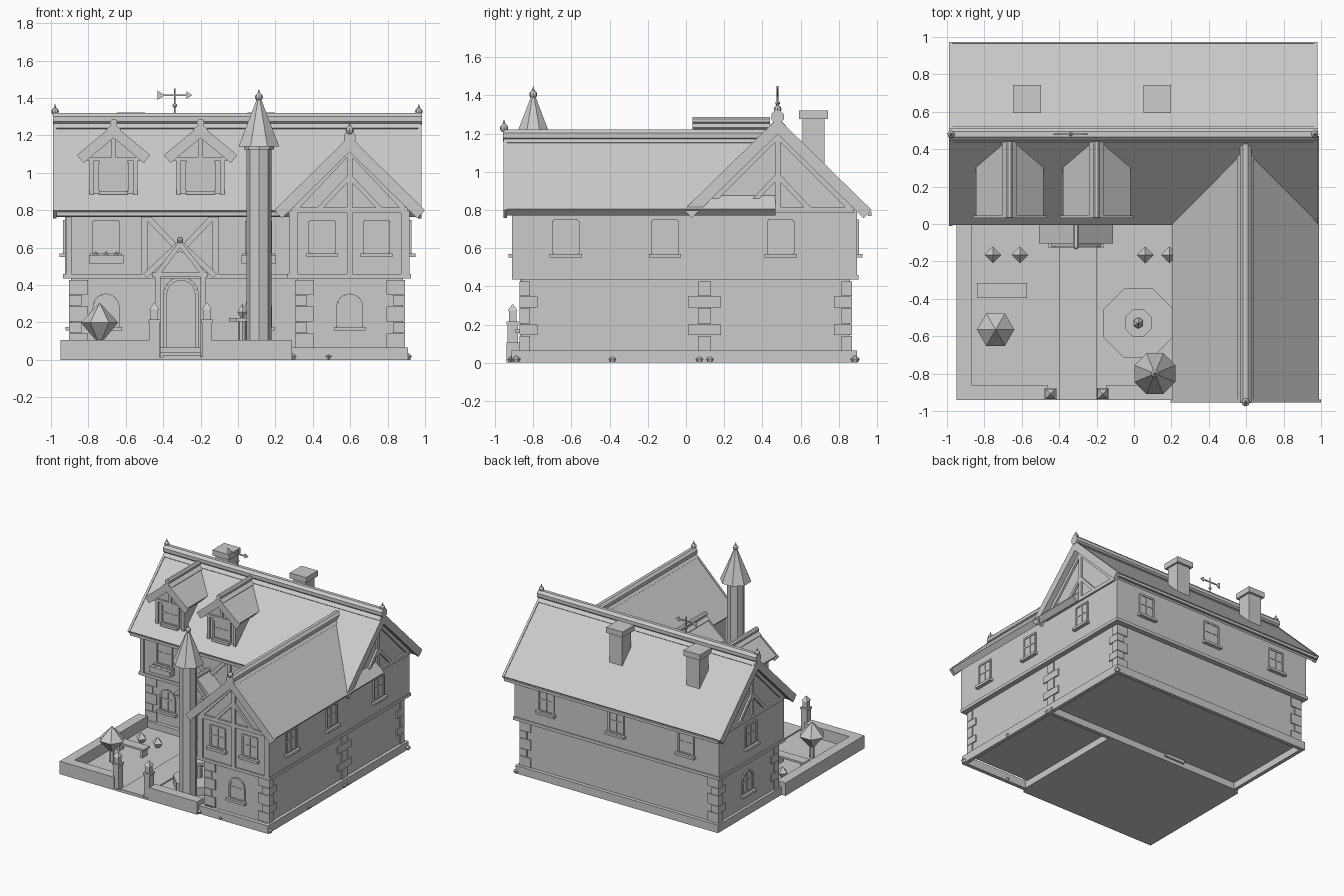
import bpy, bmesh, math
from mathutils import Matrix, Vector

if "Cube" in bpy.data.objects:
    bpy.data.objects.remove(bpy.data.objects["Cube"])

stone = bpy.data.materials.new("plain_grey")
stone.diffuse_color = (0.6, 0.6, 0.6, 1)
stone.use_nodes = True
stone.node_tree.nodes["Principled BSDF"].inputs["Base Color"].default_value = stone.diffuse_color
parts = {}


def part(name):
    if name not in parts:
        parts[name] = bmesh.new()
    return parts[name]


def prism(name, pts, axis, a0, a1):
    """Extrude a (u, z) outline along x or y; axis 'z' takes (x, y)."""
    bm = part(name)
    place = {'x': lambda u, v, a: (a, u, v), 'y': lambda u, v, a: (u, a, v),
             'z': lambda u, v, a: (u, v, a)}[axis]
    r0 = [bm.verts.new(place(u, v, a0)) for u, v in pts]
    r1 = [bm.verts.new(place(u, v, a1)) for u, v in pts]
    n = len(pts)
    bm.faces.new(r0)
    bm.faces.new(r1)
    for i in range(n):
        bm.faces.new((r0[i], r0[(i + 1) % n], r1[(i + 1) % n], r1[i]))


def box(name, x0, x1, y0, y1, z0, z1):
    prism(name, [(x0, y0), (x1, y0), (x1, y1), (x0, y1)], 'z', z0, z1)


def cone(name, x, y, z0, z1, r0, r1, n=8, turn=0.0):
    m = Matrix.Translation((x, y, (z0 + z1) / 2)) @ Matrix.Rotation(turn, 4, 'Z')
    bmesh.ops.create_cone(part(name), cap_ends=True, segments=n, radius1=r0,
                          radius2=r1, depth=z1 - z0, matrix=m)


def ball(name, x, y, z, r):
    bmesh.ops.create_uvsphere(part(name), u_segments=8, v_segments=6, radius=r,
                              matrix=Matrix.Translation((x, y, z)))


def bar(name, axis, a0, a1, p, q, w):
    """Timber between two points of a facade."""
    p, q = Vector(p), Vector(q)
    d = (q - p).normalized() * w / 2
    s = Vector((-d.y, d.x))
    prism(name, [p + s, q + s, q - s, p - s], axis, a0, a1)


def gable_roof(name, axis, c, half, ze, zp, a0, a1, t):
    a = math.atan2(zp - ze, half)
    dx, dz = t * math.sin(a), t * math.cos(a)
    prism(name, [(c - half, ze), (c, zp), (c + half, ze), (c + half - dx, ze - dz),
                 (c, zp - t / math.cos(a)), (c - half + dx, ze - dz)], axis, a0, a1)


def ridge(name, axis, c, z, a0, a1, r):
    prism(name, [(c + r * math.cos(math.pi * (k + .5) / 4), z + r * math.sin(math.pi * (k + .5) / 4))
                 for k in range(8)], axis, a0, a1)


def finial(name, x, y, z, r):
    ball(name, x, y, z, r)
    cone(name, x, y, z + r * .7, z + r * 2.1, r * .5, 0, 6)


def window(name, axis, a, s, u, z0, w=.13, h=.17, arch=False, sill=.17):
    """Frame, glass, glazing bars and sill on a wall plane a facing s."""
    hw = w / 2
    out = [(u - hw, z0), (u + hw, z0)]
    if arch:
        out += [(u + hw * math.cos(t), z0 + h - hw + hw * math.sin(t))
                for t in [math.pi * k / 8 for k in range(9)][1 if h <= hw else 0:]]
    else:
        out += [(u + hw, z0 + h), (u - hw, z0 + h)]
    prism(name + "_glass", out, axis, a, a + s * .003)
    for i in range(len(out)):
        bar(name + "_frame", axis, a, a + s * .01, out[i], out[(i + 1) % len(out)], .014)
    bar(name + "_frame", axis, a, a + s * .007, (u, z0), (u, z0 + h), .01)
    bar(name + "_frame", axis, a, a + s * .007, (u - hw, z0 + h * .55), (u + hw, z0 + h * .55), .01)
    bar(name + "_sill", axis, a - s * .005, a + s * .03, (u - sill / 2, z0 - .012), (u + sill / 2, z0 - .012), .02)


def gable_timbers(axis, a, s, c, half, zb, zt):
    b = a + s * .015
    bar("gable_timber", axis, a, b, (c, zb), (c, zt), .03)
    bar("gable_timber", axis, a, b, (c - half, zb), (c + half, zb), .03)
    for k in (-1, 1):
        bar("gable_timber", axis, a, b, (c + k * .17, zb), (c, zb + .18), .025)
        bar("gable_timber", axis, a, b, (c + k * (half - .02), zb + .01), (c, zt - .01), .03)


# Ground storey, raised above an open plinth ring
FL = .055
box("ground_floor_main", -.893, .883, .105, .86, FL, .45)
box("ground_floor_wing", .315, .883, -.862, .12, FL, .45)
for x0, x1, y0, y1 in [(-.915, .91, .075, .105), (-.915, .91, .865, .895), (-.915, -.885, .1, .87),
                       (.88, .91, .1, .87), (.285, .91, -.915, -.885), (.285, .315, -.89, .08),
                       (.88, .91, -.89, .08)]:
    box("plinth", x0, x1, y0, y1, 0, .065)

# Upper storey, with gables, and the floor beam
prism("upper_main", [(.065, .45), (.895, .45), (.895, .815), (.48, 1.225), (.065, .815)], 'x', -.925, .918)
prism("upper_wing", [(.272, .45), (.918, .45), (.918, .81), (.595, 1.135), (.272, .81)], 'y', -.9, .3)
box("floor_beam", -.935, .925, .055, .903, .435, .46)
box("floor_beam", .262, .925, -.91, .1, .435, .46)

# Quoins at the corners
levels = [.065, .145, .205, .29, .35, .43]
for x, y, sx, sy in [(-.893, .105, 1, 1), (-.893, .86, 1, -1), (.883, .86, -1, -1),
                     (.315, -.862, 1, 1), (.883, -.862, -1, 1)]:
    for i in range(5):
        lx, ly = (.09, .045) if i % 2 == 0 else (.055, .085)
        xs = sorted((x - sx * .01, x + sx * lx))
        ys = sorted((y - sy * .01, y + sy * ly))
        box("quoins", *xs, *ys, levels[i], levels[i + 1] - .004)
for i in range(5):
    hw = .035 if i % 2 == 0 else .086
    box("quoins", .8, .893, .097 - hw, .097 + hw, levels[i], levels[i + 1] - .004)

# Roofs, verge boards, ridges and finials
gable_roof("main_roof", 'x', .48, .486, .8, 1.273, -.975, .965, .05)
gable_roof("wing_roof", 'y', .597, .392, .806, 1.19, -.94, .47, .05)
for a in (-.988, .962):
    gable_roof("verge_board", 'x', .48, .492, .8, 1.281, a, a + .018, .06)
gable_roof("verge_board", 'y', .597, .403, .8, 1.196, -.955, -.938, .06)
ridge("main_ridge", 'x', .48, 1.288, -.99, .985, .036)
ridge("wing_ridge", 'y', .597, 1.19, -.958, .43, .034)
gable_roof("main_ridge", 'x', .48, .045, 1.24, 1.284, -.98, .972, .02)
gable_roof("wing_ridge", 'y', .597, .045, 1.154, 1.198, -.95, .43, .02)
for x in (-.978, .967):
    finial("finial", x, .48, 1.328, .02)
finial("finial", .597, -.953, 1.228, .022)
box("eave_board", -.97, .96, .954, .972, .768, .79)
box("eave_board", -.97, .25, -.006, .012, .768, .79)

# Timber framing
gable_timbers('y', -.9, -1, .597, .31, .8, 1.13)
for s, a in ((1, .918), (-1, -.925)):
    gable_timbers('x', a, s, .48, .4, .8, 1.2)
for x, w in ((.295, .045), (.597, .03), (.895, .045)):
    bar("wall_timber", 'y', -.9, -.912, (x, .45), (x, .8), w)
for x in (-.905, -.5, -.12):
    bar("wall_timber", 'y', .065, .053, (x, .45), (x, .79), .03)
for k in (-1, 1):
    bar("wall_timber", 'y', .065, .05, (-.31, .58), (-.31 + k * .18, .77), .03)

# Windows on both storeys
for x in (.45, .74):
    window("wing_window", 'y', -.9, -1, x, .572)
for y in (-.63, -.11, .495):
    window("right_window", 'x', .918, 1, y, .572)
for x in (-.63, 0, .63):
    window("back_window", 'y', .895, 1, x, .572)
window("left_window", 'x', -.925, -1, .49, .572)
window("left_arch_window", 'x', -.893, -1, .49, .178, arch=True)
window("wing_arch_window", 'y', -.862, -1, .597, .178, arch=True)
for x in (-.705, .11):
    window("front_window", 'y', .065, -1, x, .572)
    window("front_arch_window", 'y', .105, -1, x, .178, arch=True)
    box("flower_box", x - .092, x + .092, .0, .06, .515, .56)
    for k in (-1, 0, 1):
        cone("flower_box", x + k * .055, .03, .555, .58, .02, 0, 6)

# Dormers
for x in (-.665, -.2):
    prism("dormer_body", [(x - .128, .885), (x + .128, .885), (x + .128, 1.1), (x, 1.21), (x - .128, 1.1)],
          'y', .085, .42)
    gable_roof("dormer_roof", 'y', x, .18, 1.1, 1.25, .04, .44, .045)
    gable_roof("dormer_verge", 'y', x, .196, 1.095, 1.258, .033, .045, .055)
    ridge("dormer_ridge", 'y', x, 1.268, .035, .44, .021)
    gable_roof("dormer_ridge", 'y', x, .04, 1.232, 1.265, .035, .44, .02)
    window("dormer_window", 'y', .085, -1, x, .905, .15, .15, sill=.155)
    bar("dormer_timber", 'y', .085, .07, (x - .14, 1.075), (x + .14, 1.075), .022)
    bar("dormer_timber", 'y', .085, .07, (x, 1.075), (x, 1.2), .022)
    for k in (-1, 1):
        bar("dormer_timber", 'y', .085, .072, (x + k * .118, .885), (x + k * .118, 1.075), .022)

# Chimneys and weather vane
for x in (-.572, .125):
    box("chimney", x - .058, x + .058, .61, .725, .95, 1.29)
    box("chimney_cap", x - .074, x + .074, .593, .743, 1.277, 1.322)
cone("weather_vane", -.338, .48, 1.3, 1.45, .005, .005, 6)
ball("weather_vane", -.338, .48, 1.36, .012)
box("weather_vane", -.42, -.26, .477, .483, 1.41, 1.42)
prism("weather_vane", [(-.275, 1.395), (-.245, 1.415), (-.275, 1.435)], 'y', .477, .483)
prism("weather_vane", [(-.43, 1.44), (-.43, 1.39), (-.39, 1.415)], 'y', .477, .483)

# Stair turret
cone("turret", .112, -.8, 0, 1.15, .067, .067, 8)
cone("turret", .112, -.8, 1.125, 1.145, .08, .08, 8)
cone("turret_roof", .112, -.8, 1.14, 1.4, .118, .01, 8, math.pi / 8)
finial("turret_finial", .112, -.8, 1.405, .021)

# Porch and door
gable_roof("porch_roof", 'y', -.31, .197, .46, .645, -.105, .1, .03)
ridge("porch_roof", 'y', -.31, .64, -.125, .1, .018)
ball("porch_roof", -.31, -.12, .64, .016)
bar("porch_frame", 'y', -.125, -.095, (-.46, .455), (-.16, .455), .025)
for x in (-.43, -.185):
    box("porch_frame", x - .015, x + .015, -.12, -.09, .02, .45)
    box("porch_frame", x - .01, x + .01, -.1, .08, .43, .45)
    bar("porch_frame", 'y', -.12, -.1, (x, .46), (-.31, .62), .025)
door = [(-.39, .03), (-.22, .03)] + [(-.305 + .085 * math.cos(math.pi * k / 10),
                                     .35 + .085 * math.sin(math.pi * k / 10)) for k in range(11)]
prism("door", door, 'y', .12, .095)
for i in range(1, len(door)):
    bar("door_frame", 'y', .11, .085, door[i], door[(i + 1) % len(door)], .02)
box("door_step", -.415, -.195, -.1, .075, 0, .04)

# Garden floor, path, walls and gate posts
box("garden_floor", -.95, .285, -.94, .075, 0, .015)
box("path", -.4, -.2, -.94, -.1, .01, .025)
box("garden_wall", -.95, -.87, -.94, .075, 0, .105)
box("garden_wall", -.95, -.46, -.94, -.86, 0, .105)
box("garden_wall", -.15, .29, -.94, -.86, 0, .105)
for x in (-.447, -.167):
    box("gate_post", x - .026, x + .026, -.935, -.88, 0, .2)
    box("gate_post", x - .032, x + .032, -.94, -.876, .2, .215)
    box("gate_lantern", x - .02, x + .02, -.928, -.888, .215, .275)
    cone("gate_lantern", x, -.908, .27, .305, .038, .004, 4, math.pi / 4)

# Fountain with a rim, stem and upper bowl
cone("fountain", .023, -.53, .01, .08, .2, .2, 8, math.pi / 8)
cone("fountain", .023, -.53, .07, .21, .022, .022, 8)
cone("fountain", .023, -.53, .205, .225, .078, .078, 8, math.pi / 8)
cone("fountain", .023, -.53, .225, .255, .01, .03, 6)
cone("fountain", .023, -.53, .255, .3, .03, 0, 6)

# Tree, bushes, bench and stones by the plinth
cone("tree", -.74, -.565, .01, .12, .02, .02, 6)
cone("tree", -.74, -.565, .11, .2, .025, .1, 6, math.pi / 6)
cone("tree", -.74, -.565, .2, .305, .1, 0, 6, math.pi / 6)
for x in (-.755, -.61, .06, .19):
    cone("bushes", x, -.165, .01, .05, .015, .045, 4)
    cone("bushes", x, -.165, .05, .1, .045, 0, 4)
box("bench", -.84, -.573, -.395, -.315, .075, .09)
for x in (-.82, -.61):
    box("bench", x, x + .02, -.385, -.325, .01, .078)
for x, y in [(.29, -.91), (.485, -.9), (.908, -.89), (.9, -.385), (.9, .07), (.9, .125), (.908, .885)]:
    cone("plinth_stones", x, y, 0, .02, .015, .025, 6)
    cone("plinth_stones", x, y, .02, .04, .025, 0, 6)

# Turn every collected part into an object
for name, bm in parts.items():
    bmesh.ops.recalc_face_normals(bm, faces=bm.faces[:])
    mesh = bpy.data.meshes.new(name)
    bm.to_mesh(mesh)
    bm.free()
    mesh.materials.append(stone)
    bpy.context.collection.objects.link(bpy.data.objects.new(name, mesh))
